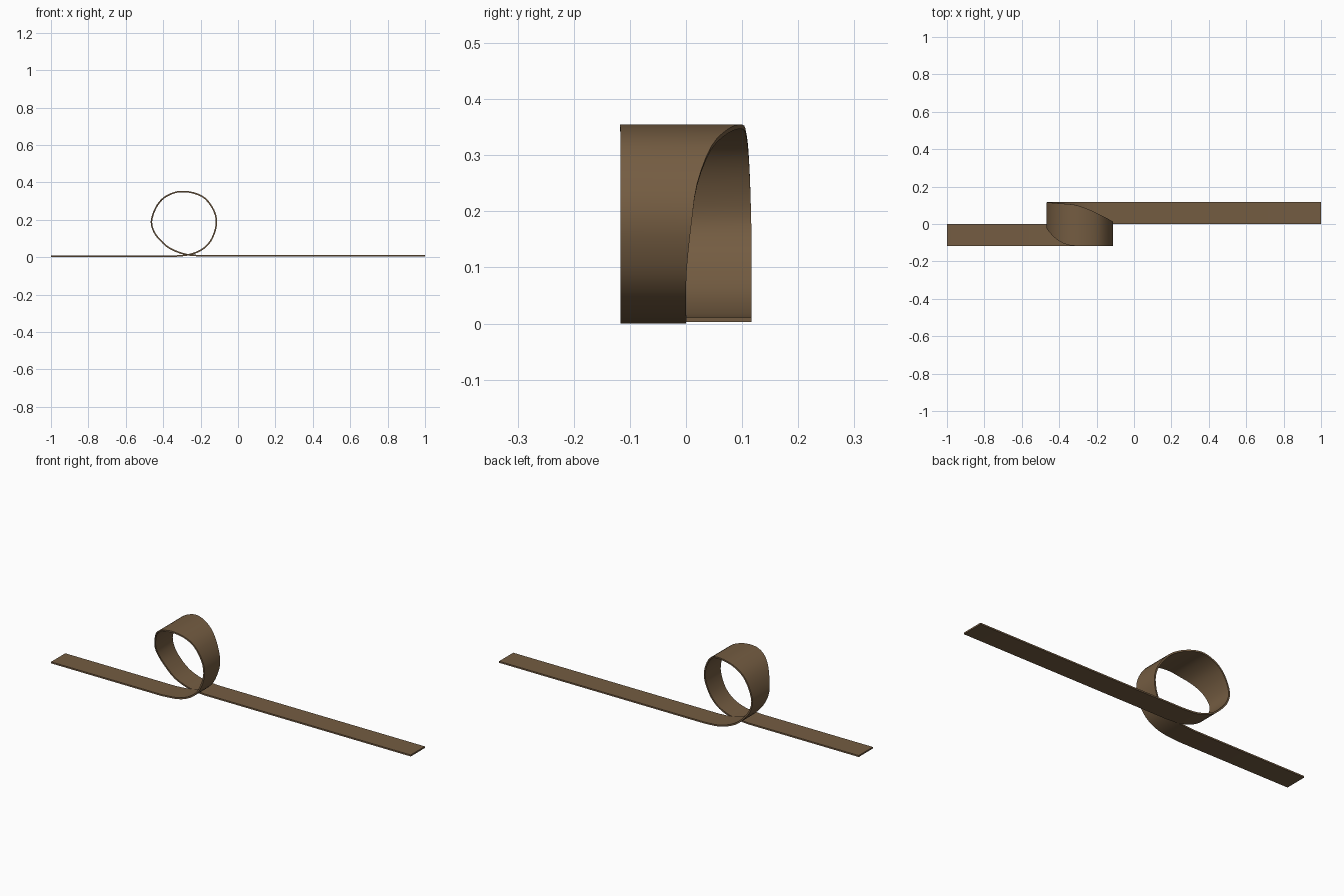
import bpy, bmesh
from mathutils import Vector

if "Cube" in bpy.data.objects:
    bpy.data.objects.remove(bpy.data.objects["Cube"])

THICK = 0.008
W = 0.117

# Loop stations: x, z of the outer skin, then near and far edge in y
loop = [
    (-0.36, 0.000, -W, 0), (-0.27, 0.008, -W, 0), (-0.21, 0.027, -W, 0),
    (-0.165, 0.058, -W, 0), (-0.132, 0.105, -W, 0.002), (-0.111, 0.18, -W, 0.010),
    (-0.125, 0.25, -W, 0.020), (-0.172, 0.316, -W, 0.045), (-0.235, 0.347, -W, 0.075),
    (-0.305, 0.355, -W, 0.100), (-0.36, 0.342, -0.110, 0.107), (-0.41, 0.311, -0.085, 0.111),
    (-0.447, 0.258, -0.050, 0.114), (-0.467, 0.19, -0.022, 0.116), (-0.453, 0.135, -0.006, W),
    (-0.42, 0.09, 0, W), (-0.365, 0.043, 0, W), (-0.28, 0.011, 0, W), (-0.19, 0.003, 0, W),
]


def smooth_path(pts, steps):
    """Catmull-Rom through the stations."""
    p = [Vector(q) for q in pts]
    p = [2 * p[0] - p[1]] + p + [2 * p[-1] - p[-2]]
    out = []
    for i in range(1, len(p) - 2):
        a, b, c, d = p[i - 1:i + 3]
        for k in range(steps):
            t = k / steps
            out.append(0.5 * (2 * b + (c - a) * t + (2 * a - 5 * b + 4 * c - d) * t * t
                              + (3 * b - a - 3 * c + d) * t ** 3))
    return out + [p[-2]]


# Straight run in, loop, straight run out
path = ([Vector((-1, 0, -W, 0))] + smooth_path(loop, 3) + [Vector((1, 0.003, 0, W))])

# Sweep a thin rectangular section along the path
bm = bmesh.new()
rings = []
for i, s in enumerate(path):
    a, b = path[max(i - 1, 0)], path[min(i + 1, len(path) - 1)]
    if i <= 1 or i >= len(path) - 2:
        n = Vector((0, 1))
    else:
        n = Vector((a[1] - b[1], b[0] - a[0])).normalized()
    x, z, lo, hi = s
    xi, zi = x + n.x * THICK, z + n.y * THICK
    rings.append([bm.verts.new(v) for v in
                  ((x, lo, z), (x, hi, z), (xi, hi, zi), (xi, lo, zi))])
for r, q in zip(rings, rings[1:]):
    for k in range(4):
        j = (k + 1) % 4
        bm.faces.new((r[k], r[j], q[j], q[k]))
bm.faces.new(rings[0])
bm.faces.new(rings[-1][::-1])
bmesh.ops.recalc_face_normals(bm, faces=bm.faces[:])

mesh = bpy.data.meshes.new("loop_track")
bm.to_mesh(mesh)
bm.free()
track = bpy.data.objects.new("loop_track", mesh)
bpy.context.collection.objects.link(track)

# Single brown colour
mat = bpy.data.materials.new("brown")
mat.diffuse_color = (0.175, 0.108, 0.054, 1)
mat.use_nodes = True
mat.node_tree.nodes["Principled BSDF"].inputs["Base Color"].default_value = mat.diffuse_color
mesh.materials.append(mat)

# Smooth along the curve, crisp edges
bpy.context.view_layer.objects.active = track
track.select_set(True)
bpy.ops.object.shade_smooth_by_angle(angle=0.6)
